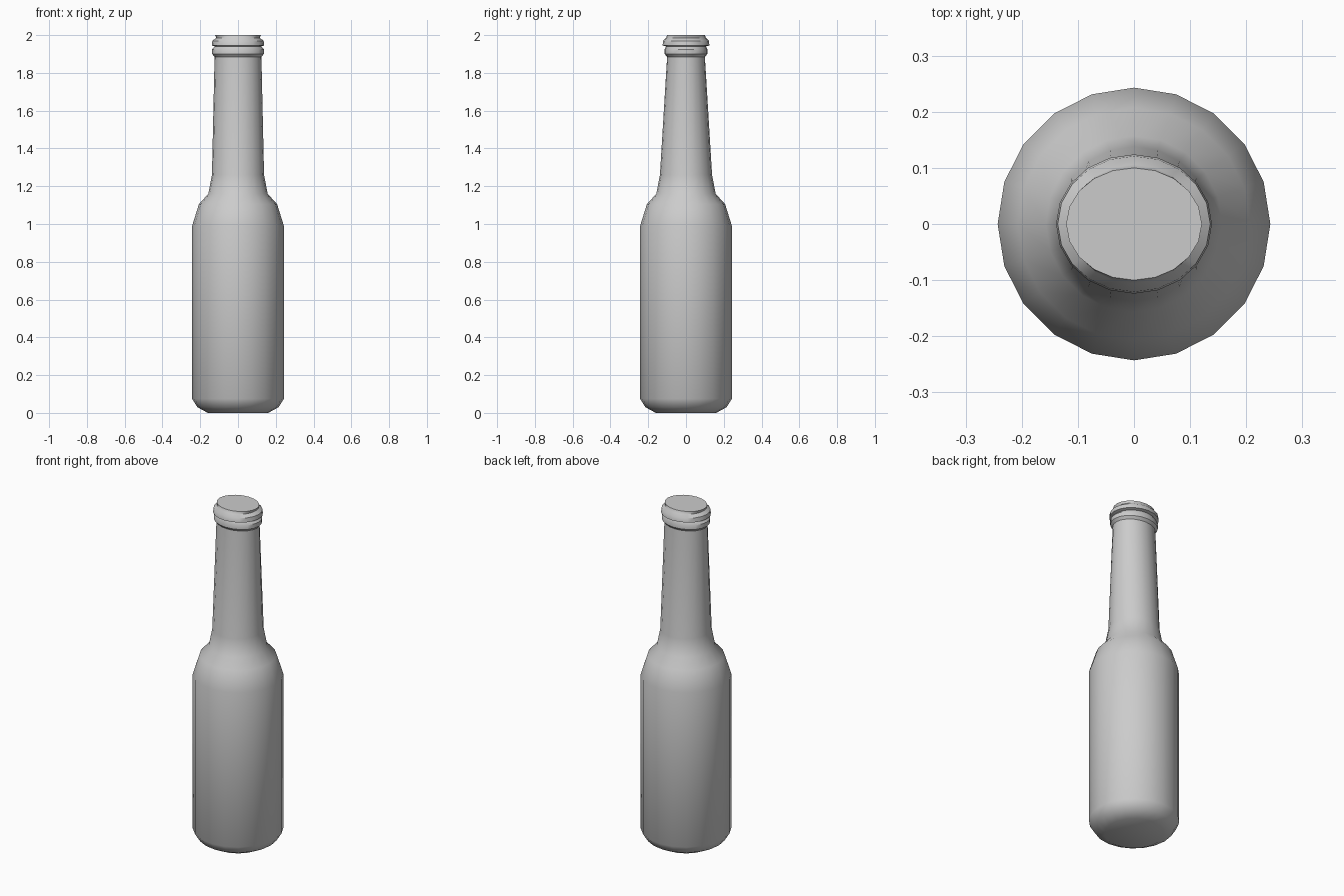
import bpy, bmesh, math

cube = bpy.data.objects.get("Cube")
if cube:
    bpy.data.objects.remove(cube, do_unlink=True)

SIDES = 20

glass = bpy.data.materials.new("plain grey")
glass.use_nodes = True
GREY = (0.6, 0.6, 0.6, 1)
glass.diffuse_color = GREY
glass.node_tree.nodes["Principled BSDF"].inputs["Base Color"].default_value = GREY

# Profile rings: half width, half depth, height
base_and_body = [(0.16, 0.16, 0), (0.215, 0.215, 0.03), (0.243, 0.243, 0.075),
                 (0.243, 0.243, 0.99)]
shoulder_and_neck = [(0.207, 0.207, 1.105), (0.157, 0.157, 1.16),
                     (0.138, 0.138, 1.26), (0.124, 0.1, 1.885)]
collar_and_lip = [(0.137, 0.113, 1.9), (0.137, 0.113, 1.925), (0.122, 0.106, 1.94),
                  (0.139, 0.124, 1.945), (0.136, 0.121, 1.97), (0.115, 0.106, 1.985),
                  (0.121, 0.1, 2.0)]


def loft(name, rings):
    """Skin a stack of elliptical rings and close both ends."""
    bm = bmesh.new()
    loops = []
    for rx, ry, z in rings:
        angles = [math.tau * i / SIDES for i in range(SIDES)]
        loops.append([bm.verts.new((rx * math.cos(a), ry * math.sin(a), z)) for a in angles])
    for low, high in zip(loops, loops[1:]):
        for i in range(SIDES):
            j = (i + 1) % SIDES
            bm.faces.new((low[i], low[j], high[j], high[i]))
    bm.faces.new(loops[0][::-1])
    bm.faces.new(loops[-1])
    mesh = bpy.data.meshes.new(name)
    bm.to_mesh(mesh)
    bm.free()
    mesh.materials.append(glass)
    obj = bpy.data.objects.new(name, mesh)
    bpy.context.collection.objects.link(obj)
    return obj


# Whole bottle, smooth walls with crisp base and mouth edges
bottle = loft("bottle", base_and_body + shoulder_and_neck + collar_and_lip)
bpy.context.view_layer.objects.active = bottle
bottle.select_set(True)
bpy.ops.object.shade_smooth_by_angle(angle=math.radians(40))
